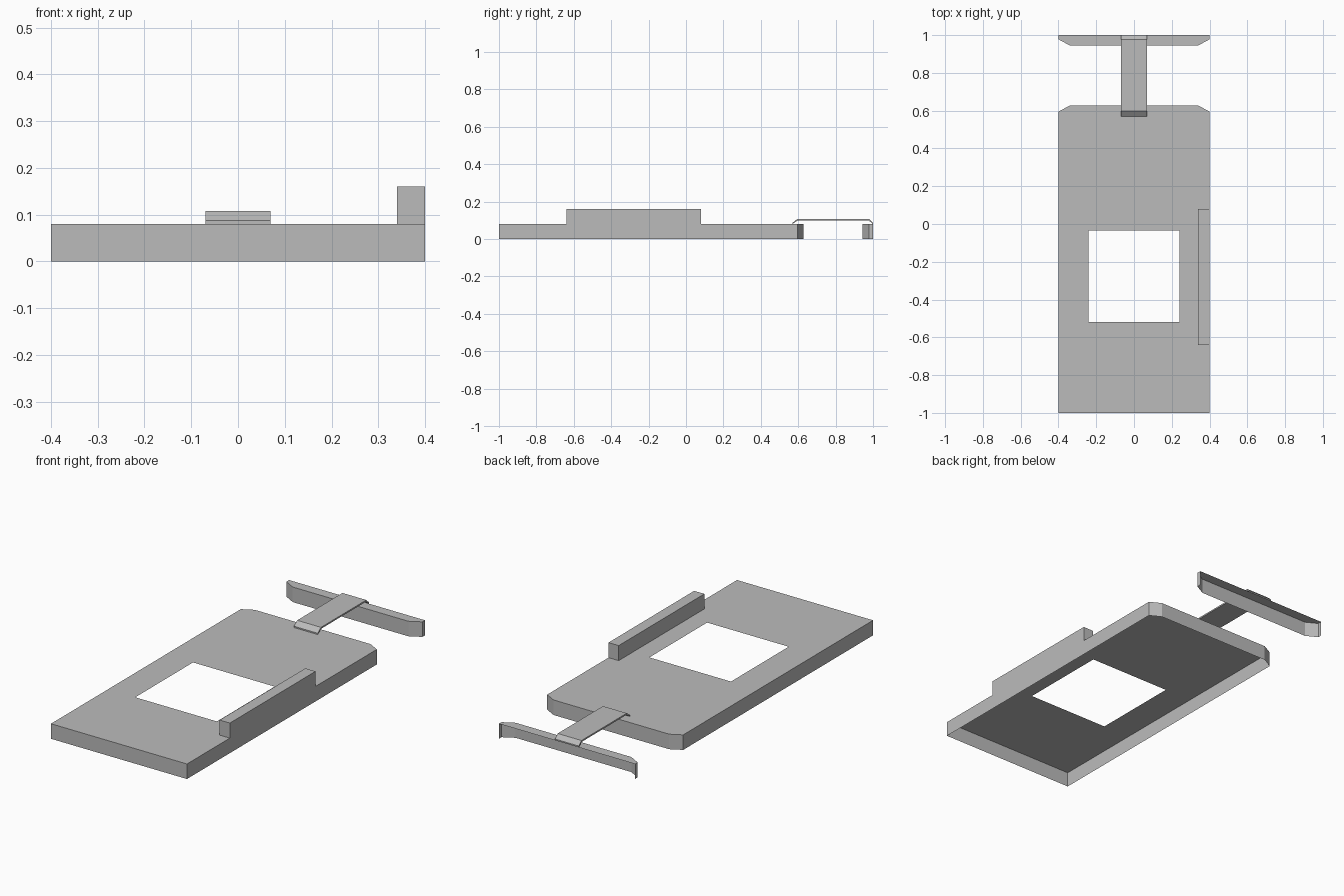
import bpy, bmesh

if "Cube" in bpy.data.objects:
    bpy.data.objects.remove(bpy.data.objects["Cube"])

HALF = 0.4      # half width of the case
DECK = 0.08     # height of the flat top
CORNER = 0.34   # where the corner chamfers begin
STRAP = 0.07    # half width of the strap

grey = bpy.data.materials.new("plain grey")
grey.use_nodes = True
grey.diffuse_color = (0.5, 0.5, 0.5, 1)
grey.node_tree.nodes["Principled BSDF"].inputs["Base Color"].default_value = (0.5, 0.5, 0.5, 1)


def finish(name, bm):
    mesh = bpy.data.meshes.new(name)
    bm.to_mesh(mesh)
    bm.free()
    mesh.materials.append(grey)
    obj = bpy.data.objects.new(name, mesh)
    bpy.context.collection.objects.link(obj)


def shell(name, outline, top, bottom, open_y=None, window=None):
    """Flat sheet with a thin skirt; outline runs counter-clockwise.
    No skirt hangs along the edge at open_y; window is (x0, x1, y0, y1)."""
    bm = bmesh.new()
    high = [bm.verts.new((x, y, top)) for x, y in outline]
    low = [bm.verts.new((x, y, bottom)) for x, y in outline]
    sheet = bm.faces.new(high)
    for i in range(len(outline)):
        j = (i + 1) % len(outline)
        if open_y is None or outline[i][1] != open_y or outline[j][1] != open_y:
            bm.faces.new((low[i], low[j], high[j], high[i]))
    if window:
        x0, x1, y0, y1 = window
        cuts = [((x0, 0, 0), (1, 0, 0)), ((x1, 0, 0), (1, 0, 0)),
                ((0, y0, 0), (0, 1, 0)), ((0, y1, 0), (0, 1, 0))]
        for point, normal in cuts:
            flat = [f for f in bm.faces if f.normal.z > 0.9 or f is sheet]
            geom = flat + list({e for f in flat for e in f.edges}) + list({v for f in flat for v in f.verts})
            bmesh.ops.bisect_plane(bm, geom=geom, plane_co=point, plane_no=normal)
            bm.normal_update()
        hole = []
        for f in bm.faces:
            c = f.calc_center_median()
            if f.normal.z > 0.9 and x0 < c.x < x1 and y0 < c.y < y1:
                hole.append(f)
        bmesh.ops.delete(bm, geom=hole, context='FACES')
    loose = [v for v in bm.verts if not v.link_faces]
    bmesh.ops.delete(bm, geom=loose, context='VERTS')
    finish(name, bm)


# Main case: open-bottomed tray with a square window and clipped back corners
shell("case_body",
      [(-HALF, -1), (HALF, -1), (HALF, 0.595), (CORNER, 0.627), (-CORNER, 0.627), (-HALF, 0.595)],
      DECK, 0, window=(-0.24, 0.24, -0.52, -0.035))

# Raised rail along one long edge
shell("side_rail", [(CORNER, -0.64), (HALF, -0.64), (HALF, 0.08), (CORNER, 0.08)], 0.16, DECK)

# Separate end cap, open at the back
shell("end_cap",
      [(-HALF, 0.978), (-CORNER, 0.945), (CORNER, 0.945), (HALF, 0.978), (HALF, 1), (-HALF, 1)],
      DECK, 0, open_y=1)

# Thin bent strap joining the case and the end cap
profile = [(0.57, 0.08), (0.57, 0.087), (0.597, 0.108), (0.978, 0.108), (1, 0.087),
           (1, 0.08), (0.975, 0.1), (0.6, 0.1)]
bm = bmesh.new()
side = bm.faces.new([bm.verts.new((-STRAP, y, z)) for y, z in profile])
grown = bmesh.ops.extrude_face_region(bm, geom=[side], use_keep_orig=True)
bmesh.ops.translate(bm, vec=(2 * STRAP, 0, 0),
                    verts=[g for g in grown["geom"] if isinstance(g, bmesh.types.BMVert)])
bmesh.ops.recalc_face_normals(bm, faces=bm.faces)
finish("strap", bm)
